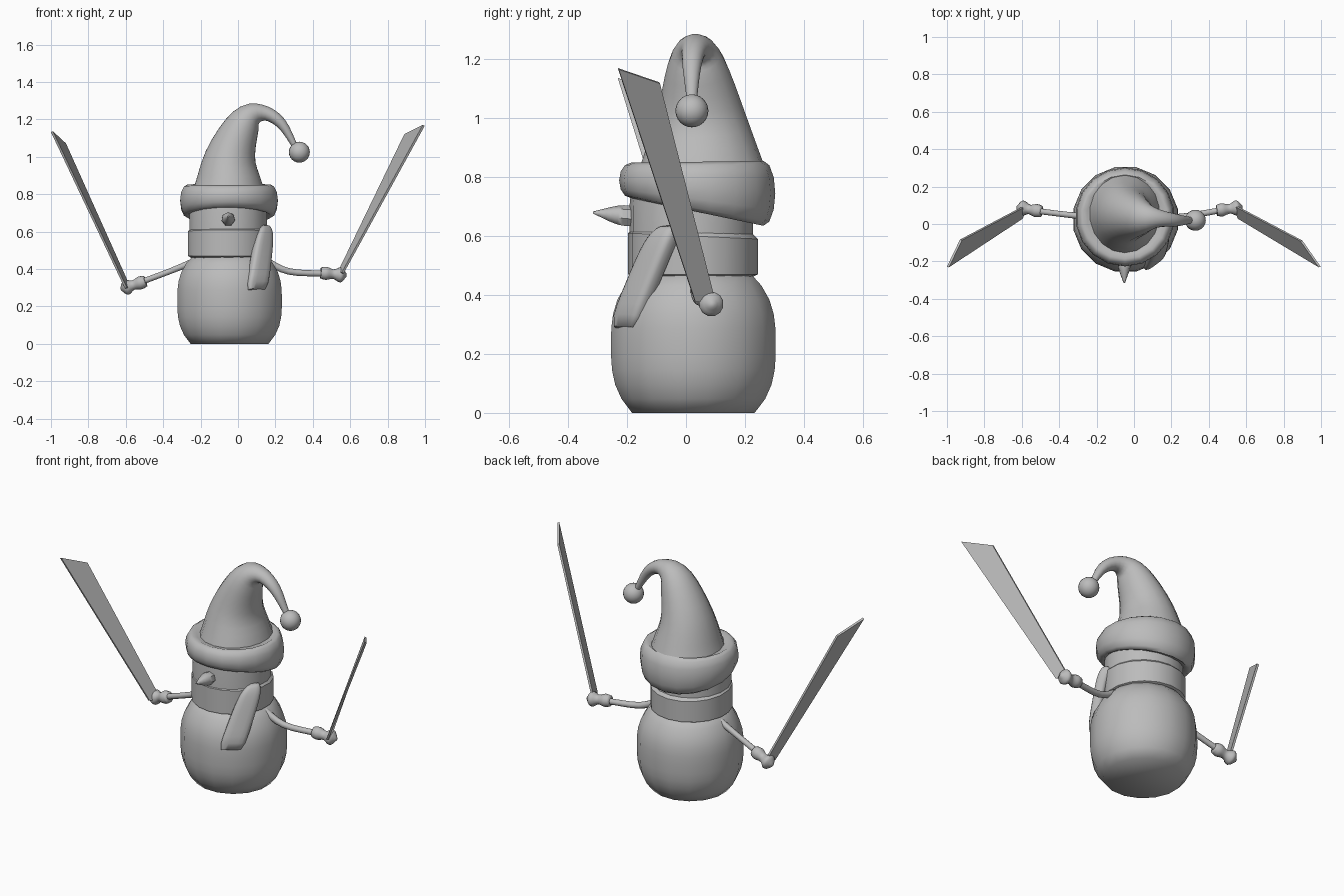
import bpy, bmesh, math
from mathutils import Vector

cube = bpy.data.objects.get("Cube")
if cube:
    bpy.data.objects.remove(cube, do_unlink=True)

grey = bpy.data.materials.new("plain grey")
grey.use_nodes = True
grey.diffuse_color = (0.5, 0.5, 0.5, 1)
grey.node_tree.nodes["Principled BSDF"].inputs["Base Color"].default_value = grey.diffuse_color


def finish(name, bm, angle):
    """Turn the mesh into a smooth-shaded object with crisp edges kept."""
    bmesh.ops.recalc_face_normals(bm, faces=bm.faces)
    mesh = bpy.data.meshes.new(name)
    bm.to_mesh(mesh)
    bm.free()
    mesh.materials.append(grey)
    obj = bpy.data.objects.new(name, mesh)
    bpy.context.collection.objects.link(obj)
    bpy.ops.object.select_all(action='DESELECT')
    bpy.context.view_layer.objects.active = obj
    obj.select_set(True)
    bpy.ops.object.shade_smooth_by_angle(angle=math.radians(angle))


def ring(center, u, v, sides, power=1):
    """Points of an ellipse; a power below one makes it boxier."""
    points = []
    for i in range(sides):
        a = math.tau * (i + 0.5) / sides
        c, s = math.cos(a), math.sin(a)
        points.append(center + u * math.copysign(abs(c) ** power, c)
                      + v * math.copysign(abs(s) ** power, s))
    return points


def loft(name, rings, angle=60):
    """Skin a row of rings and close both ends."""
    bm = bmesh.new()
    loops = [[bm.verts.new(point) for point in points] for points in rings]
    for lower, upper in zip(loops, loops[1:]):
        for i in range(len(lower)):
            bm.faces.new((lower[i - 1], lower[i], upper[i], upper[i - 1]))
    bm.faces.new(loops[0])
    bm.faces.new(loops[-1])
    finish(name, bm, angle)


def spline(controls, steps=4):
    """Smooth curve through the control points, each (x, y, z, radius)."""
    knots = [Vector(c) for c in controls]
    knots = [knots[0] * 2 - knots[1]] + knots + [knots[-1] * 2 - knots[-2]]
    curve = []
    for a, b, c, d in zip(knots, knots[1:], knots[2:], knots[3:]):
        for i in range(steps):
            t = i / steps
            curve.append(b + (c - a) * t / 2
                         + (a - b * 2.5 + c * 2 - d / 2) * t ** 2
                         + (b * 3 - a - c * 3 + d) * t ** 3 / 2)
    return curve + [knots[-2]]


def revolve(name, x, y, profile, sides=18, angle=60):
    """Rings of (radius, height, rise towards the back) around an axis."""
    loft(name, [ring(Vector((x, y, height)), Vector((radius, 0, 0)),
                     Vector((0, radius, rise)), sides)
                for radius, height, rise in profile], angle)


def tube(name, controls, sides=12, across=(0, 1, 0), widen=1, angle=80):
    """Round limb along a spline; widen stretches its rings sideways."""
    path = spline(controls)
    rings = []
    for i, point in enumerate(path):
        before, after = path[max(i - 1, 0)], path[min(i + 1, len(path) - 1)]
        along = (after.xyz - before.xyz).normalized()
        side = Vector(across)
        side = (side - along * side.dot(along)).normalized()
        radius = point.w
        rings.append(ring(point.xyz, side.cross(along) * radius,
                          side * radius * widen, sides))
    loft(name, rings, angle)


def board(name, corners, thickness=0.012):
    """Flat tapering board through four corners."""
    flat = [Vector(corner) for corner in corners]
    normal = (flat[1] - flat[0]).cross(flat[3] - flat[0]).normalized()
    offset = normal * thickness / 2
    loft(name, [[p - offset for p in flat], [p + offset for p in flat]], 30)


# Body: a barrel that narrows towards both ends
heights = [0.48 * i / 10 for i in range(11)]
revolve("body", -0.045, 0.025,
        [(0.285 - 6 * abs(z - 0.23) ** 3, z, 0) for z in heights], sides=16)

# Head and the scarf band around its foot
revolve("head", -0.053, 0.018, [(0.21, 0.5, 0), (0.21, 0.7, 0), (0.2, 0.8, 0)])
band = [(0.2, 0.46, 0), (0.22, 0.47, 0), (0.22, 0.6, -0.01), (0.2, 0.62, -0.01)]
revolve("scarf_band", -0.052, 0.024, band, angle=40)

# Hanging scarf end: a rounded slab that turns forward as it falls
slab = spline([(0.135, -0.05, 0.63, 0.035), (0.135, -0.1, 0.55, 0.06),
               (0.1, -0.21, 0.29, 0.07)], steps=8)
rings = []
for i, point in enumerate(slab):
    t = i / (len(slab) - 1)
    turn = math.radians(52 - 16 * t)
    rounding = 1 - 0.6 * (2 * t - 1) ** 10
    along = Vector((math.cos(turn), math.sin(turn), 0))
    outward = Vector((math.sin(turn), -math.cos(turn), 0.45))
    rings.append(ring(point.xyz, along * point.w * rounding ** 0.3,
                      outward * 0.03 * rounding, 16, power=0.6))
loft("scarf_end", rings)

# Nose
tube("nose", [(-0.052, -0.17, 0.665, 0.036), (-0.052, -0.23, 0.67, 0.034),
              (-0.052, -0.315, 0.68, 0.004)], sides=7, across=(1, 0, 0), angle=50)

# Hat brim: a rolled edge that dips towards the back
roll = [math.radians(30 * i - 120) for i in range(9)]
revolve("hat_brim", -0.048, 0.038,
        [(0.225 + 0.04 * math.cos(a), 0.767 + 0.085 * math.sin(a),
          0.025 * math.sin(a) - 0.022) for a in roll], angle=70)

# Hat cone, bending over to the left, and its bobble
tube("hat_cone", [(-0.05, 0.055, 0.8, 0.2), (-0.04, 0.05, 1, 0.138),
                  (0.04, 0.035, 1.19, 0.086), (0.13, 0.03, 1.235, 0.044),
                  (0.23, 0.02, 1.18, 0.029), (0.32, 0.02, 1.03, 0.012)],
     sides=18, widen=1.12)
bobble = bmesh.new()
bmesh.ops.create_uvsphere(bobble, u_segments=20, v_segments=12, radius=0.056)
bmesh.ops.translate(bobble, verts=bobble.verts, vec=(0.328, 0.02, 1.025))
finish("hat_bobble", bobble, 60)

# Arms
tube("right_arm", [(-0.2, 0.035, 0.455, 0.02), (-0.36, 0.05, 0.39, 0.016),
                   (-0.52, 0.07, 0.33, 0.016)])
tube("left_arm", [(0.13, 0.03, 0.455, 0.02), (0.27, 0.04, 0.388, 0.018),
                  (0.47, 0.075, 0.375, 0.016)])

# Mittens: cuff, wrist and fist along each arm's direction
mitten = [(0, 0.03), (0.03, 0.036), (0.07, 0.026), (0.11, 0.042), (0.14, 0.008)]
for name, start, way in [("right_mitten", (-0.495, 0.067, 0.335), (-1, 0.17, -0.32)),
                         ("left_mitten", (0.442, 0.072, 0.38), (1, 0.13, -0.1))]:
    reach = Vector(way).normalized()
    tube(name, [(*(Vector(start) + reach * step), radius) for step, radius in mitten])

# Boards held in the mittens
board("right_board", [(-0.6, 0.03, 0.3), (-0.575, 0.1, 0.29),
                      (-0.925, -0.085, 1.07), (-0.995, -0.23, 1.135)])
board("left_board", [(0.56, 0.03, 0.38), (0.535, 0.1, 0.375),
                     (0.895, -0.09, 1.12), (0.993, -0.23, 1.168)])
